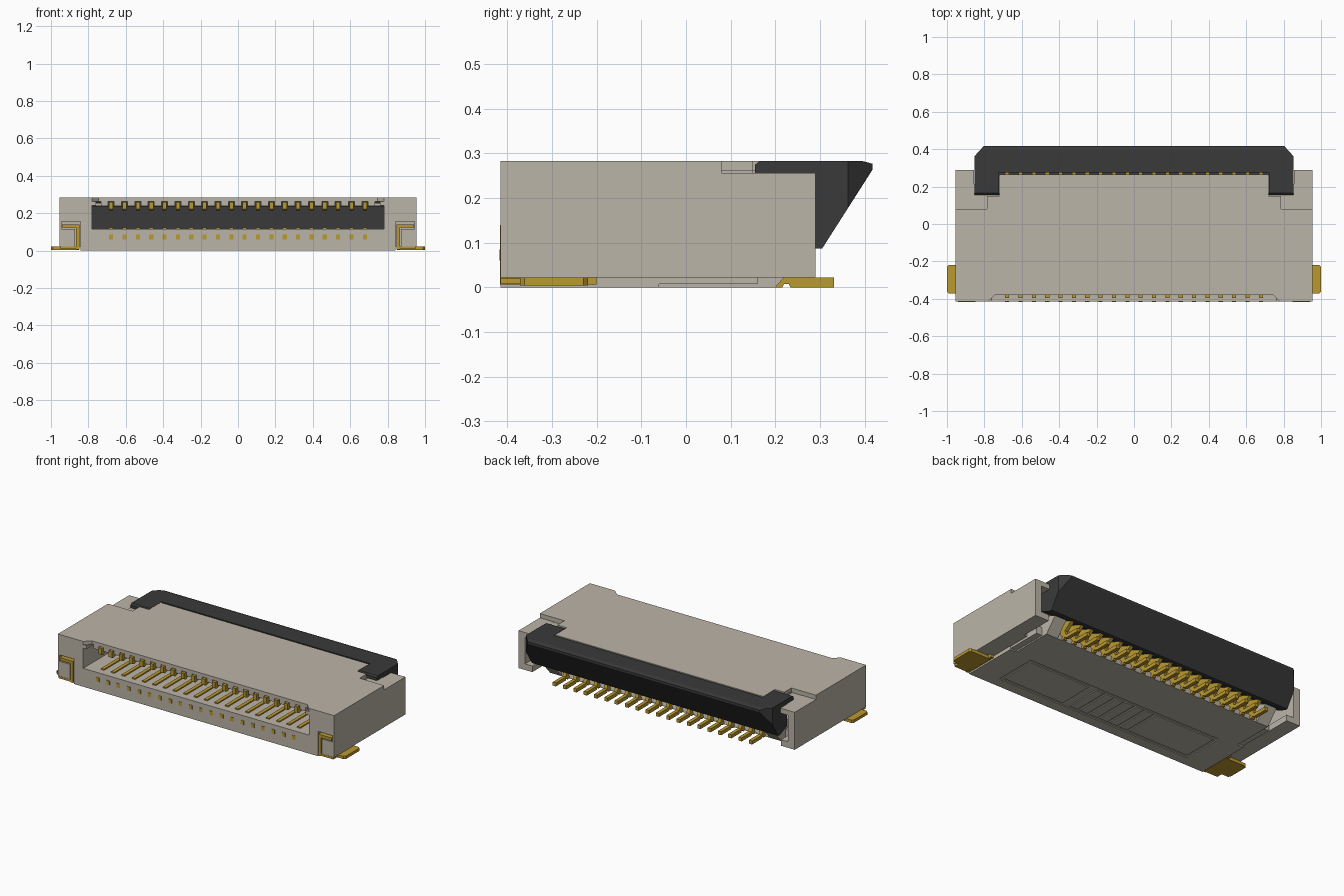
import bpy
import bmesh
from mathutils import Vector

cube = bpy.data.objects.get("Cube")
if cube:
    bpy.data.objects.remove(cube)


def material(name, color):
    m = bpy.data.materials.new(name)
    m.use_nodes = True
    m.diffuse_color = (*color, 1)
    bsdf = m.node_tree.nodes["Principled BSDF"]
    bsdf.inputs["Base Color"].default_value = (*color, 1)
    bsdf.inputs["Roughness"].default_value = 0.6
    return m


BEIGE = material("beige plastic", (0.50, 0.46, 0.39))
BLACK = material("charcoal plastic", (0.042, 0.042, 0.042))
GOLD = material("gold metal", (0.50, 0.32, 0.03))

PINS, PITCH, PIN_W = 20, 0.0714, 0.022
FIRST = -PITCH * (PINS - 1) / 2


def prism(name, axis, pts, lo, hi, mat, mirror=False, row=0, cuts=()):
    """Extrude a flat profile along an axis, then trim, mirror or repeat it."""
    place = {"x": lambda a, b: (lo, a, b),
             "y": lambda a, b: (a, lo, b),
             "z": lambda a, b: (a, b, lo)}[axis]
    bm = bmesh.new()
    face = bm.faces.new([bm.verts.new(place(*p)) for p in pts])
    ext = bmesh.ops.extrude_face_region(bm, geom=[face])
    shift = Vector([hi - lo if c == axis else 0 for c in "xyz"])
    moved = [v for v in ext["geom"] if isinstance(v, bmesh.types.BMVert)]
    bmesh.ops.translate(bm, verts=moved, vec=shift)
    for co, no in cuts:
        bmesh.ops.bisect_plane(bm, geom=bm.verts[:] + bm.edges[:] + bm.faces[:],
                               plane_co=co, plane_no=no, clear_outer=True)
        bmesh.ops.holes_fill(bm, edges=[e for e in bm.edges if e.is_boundary])
    bmesh.ops.recalc_face_normals(bm, faces=bm.faces[:])
    mesh = bpy.data.meshes.new(name)
    bm.to_mesh(mesh)
    bm.free()
    mesh.materials.append(mat)
    ob = bpy.data.objects.new(name, mesh)
    bpy.context.scene.collection.objects.link(ob)
    if mirror:
        ob.modifiers.new("Mirror", "MIRROR")
    if row:
        arr = ob.modifiers.new("Row", "ARRAY")
        arr.use_relative_offset = False
        arr.use_constant_offset = True
        arr.constant_offset_displace = (PITCH, 0, 0)
        arr.count = row
    return ob


def box(name, x, y, z, mat, **kw):
    pts = [(x[0], y[0]), (x[1], y[0]), (x[1], y[1]), (x[0], y[1])]
    return prism(name, "z", pts, z[0], z[1], mat, **kw)


# Housing: stepped top plate with a front notch
half = [(0.745, -0.38), (0.78, -0.415), (0.955, -0.415), (0.955, 0.08),
        (0.785, 0.08), (0.785, 0.15), (0.72, 0.15), (0.72, 0.265)]
prism("top_plate", "z", half + [(-x, y) for x, y in reversed(half)],
      0.262, 0.283, BEIGE)

# Ribs under the top plate leave a groove over each contact
box("plate_rib", (FIRST - PITCH + 0.016, FIRST - 0.016), (-0.38, 0.262),
    (0.238, 0.262), BEIGE, row=PINS + 1)
box("plate_end_rib", (0.758, 0.79), (-0.415, 0.15), (0.24, 0.262), BEIGE, mirror=True)

# Housing side walls: front part has an L-shaped groove for the bracket
prism("side_wall_front", "y",
      [(0.78, 0.022), (0.843, 0.022), (0.843, 0.155), (0.945, 0.155),
       (0.945, 0.115), (0.872, 0.115), (0.872, 0.022), (0.955, 0.022),
       (0.955, 0.262), (0.78, 0.262)], -0.415, -0.2, BEIGE, mirror=True)
box("side_wall", (0.78, 0.955), (-0.2, 0.08), (0.022, 0.262), BEIGE, mirror=True)
box("side_wing", (0.91, 0.955), (0.08, 0.29), (0.022, 0.256), BEIGE, mirror=True)
box("wing_shelf", (0.855, 0.955), (0.08, 0.29), (0.225, 0.256), BEIGE, mirror=True)
box("arm_shelf", (0.72, 0.855), (0.08, 0.215), (0.238, 0.255), BEIGE, mirror=True)
box("wing_base", (0.86, 0.92), (0.08, 0.29), (0.022, 0.06), BEIGE, mirror=True)

# Housing floor with end blocks and side ledges
prism("floor", "x", [(-0.415, 0.006), (0.2, 0.006), (0.17, 0.115), (-0.415, 0.115)],
      -0.8, 0.8, BEIGE)
prism("floor_end_block", "x", [(0.16, 0.0), (0.2, 0.0), (0.275, 0.085),
                               (0.2, 0.115), (0.16, 0.115)], 0.72, 0.80, BEIGE, mirror=True)
box("floor_ledge", (0.8, 0.843), (-0.415, -0.06), (0.0, 0.024), BEIGE, mirror=True)
box("floor_side_step", (0.8, 0.84), (-0.06, 0.16), (0.008, 0.06), BEIGE, mirror=True)

# Underside frame around a shallow pocket, with a centre row of bars
box("underside_front", (-0.8, 0.8), (-0.415, -0.35), (0.0, 0.007), BEIGE)
box("underside_back", (-0.8, 0.8), (-0.08, 0.2), (0.0, 0.007), BEIGE)
box("underside_side", (0.68, 0.8), (-0.35, -0.08), (0.0, 0.007), BEIGE, mirror=True)
box("underside_panel", (0.24, 0.66), (-0.33, -0.1), (0.0, 0.007), BEIGE, mirror=True)
box("underside_bar", (-0.226, -0.169), (-0.33, -0.1), (0.0, 0.007), BEIGE, row=6)

# Flip latch: wedge bar with chamfered corners and two short arms
corners = [((s * 0.825, 0.393, 0), (s * 0.74, 0.673, 0)) for s in (-1, 1)]
prism("latch_bar", "x",
      [(0.275, 0.283), (0.395, 0.283), (0.418, 0.277), (0.418, 0.264),
       (0.305, 0.087), (0.288, 0.087), (0.22, 0.115), (0.22, 0.236), (0.275, 0.236)],
      -0.852, 0.852, BLACK, cuts=corners)
prism("latch_arm", "x",
      [(0.155, 0.256), (0.155, 0.275), (0.165, 0.283), (0.3, 0.283), (0.3, 0.256)],
      0.722, 0.852, BLACK, mirror=True)

# Contacts: upper spring arm, lower arm with solder tail, and front tip
x0, x1 = FIRST - PIN_W / 2, FIRST + PIN_W / 2
prism("contact_upper", "x",
      [(-0.395, 0.222), (-0.38, 0.215), (-0.355, 0.222), (-0.33, 0.238),
       (0.285, 0.238), (0.285, 0.259), (-0.395, 0.259)], x0, x1, GOLD, row=PINS)
prism("contact_lower", "x",
      [(-0.37, 0.09), (-0.37, 0.122), (0.2, 0.122), (0.28, 0.09), (0.225, 0.05),
       (0.235, 0.022), (0.332, 0.022), (0.332, 0.0), (0.234, 0.0), (0.23, 0.008),
       (0.22, 0.008), (0.216, 0.0), (0.19, 0.0), (0.205, 0.022), (0.15, 0.09)],
      x0, x1, GOLD, row=PINS)
box("contact_tip", (x0, x1), (-0.418, -0.35), (0.06, 0.085), GOLD, row=PINS)

# Solder brackets at both ends
prism("bracket", "y",
      [(0.848, 0.006), (0.866, 0.006), (0.866, 0.122), (0.94, 0.122),
       (0.94, 0.14), (0.848, 0.14)], -0.417, -0.2, GOLD, mirror=True)
foot = [(0.85, -0.372), (0.99, -0.372), (1.0, -0.362), (1.0, -0.23),
        (0.99, -0.22), (0.85, -0.22)]
prism("bracket_foot", "z", foot, 0.004, 0.022, GOLD, mirror=True)
box("bracket_front_foot", (0.85, 0.95), (-0.415, -0.372), (0.008, 0.021), GOLD, mirror=True)
